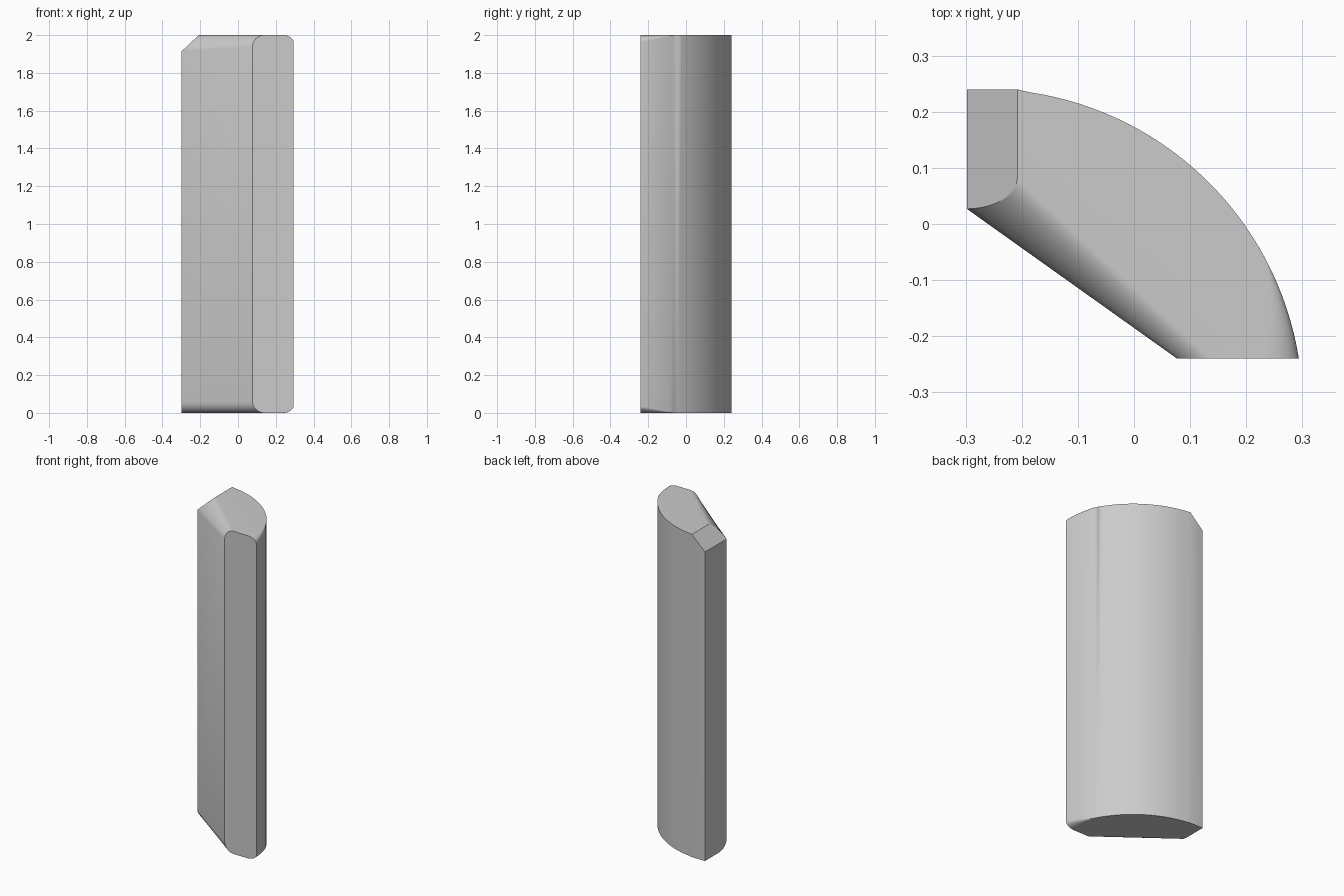
import bpy, bmesh
from math import sin, cos, pi, radians

cube = bpy.data.objects.get("Cube")
if cube:
    bpy.data.objects.remove(cube, do_unlink=True)

HEIGHT = 2.0
STEPS = 10            # segments across each rounded edge
ARC_STEPS = 32        # segments along the curved outer wall
CENTRE, RADIUS = (-0.27, -0.33), 0.571
START, FADE, END = radians(9.1), radians(28), radians(84)


def column(x, y, dx=0, dy=0, drop=0, chamfer=0, low=None):
    """One vertical run of points: rounded foot, wall, rounded or chamfered head."""
    low_dx, low_dy, low_drop = low if low else (dx, dy, drop)
    pts = []
    for k in range(STEPS, -1, -1):
        t = k / STEPS * pi / 2
        pts.append((x + low_dx * (1 - cos(t)), y + low_dy * (1 - cos(t)),
                    low_drop * (1 - sin(t))))
    for k in range(STEPS + 1):
        t = k / STEPS * pi / 2
        pts.append((x + dx * (1 - cos(t)) + chamfer * sin(t),
                    y + dy * (1 - cos(t)), HEIGHT - drop * (1 - sin(t))))
    return pts


# Corner columns: back corner, inner corner, front inner and front outer corner
columns = [
    column(-0.298, 0.24, drop=0.085, chamfer=0.09, low=(0, 0, 0)),
    column(-0.298, 0.027, dy=0.055, drop=0.085, chamfer=0.09, low=(0, 0.075, 0.06)),
    column(0.077, -0.24, dx=0.063, drop=0.06),
]
# Curved outer wall, with an edge rounding that fades away from the front
for i in range(ARC_STEPS + 1):
    a = START + (END - START) * i / ARC_STEPS
    fade = max(0, 1 - (a - START) / (FADE - START))
    x, y = CENTRE[0] + RADIUS * cos(a), CENTRE[1] + RADIUS * sin(a)
    if i == 0:
        y = -0.24
    if i == ARC_STEPS:
        x, y = -0.208, 0.24
    columns.append(column(x, y, dx=-0.06 * fade, drop=0.037 * fade))

# Skin the columns and close both ends
bm = bmesh.new()
grid = [[bm.verts.new(p) for p in col] for col in columns]
for i, col in enumerate(grid):
    nxt = grid[(i + 1) % len(grid)]
    for k in range(len(col) - 1):
        bm.faces.new((col[k], nxt[k], nxt[k + 1], col[k + 1]))
bm.faces.new([col[-1] for col in grid])
bm.faces.new([col[0] for col in reversed(grid)])
bmesh.ops.remove_doubles(bm, verts=bm.verts, dist=0.0001)
bmesh.ops.dissolve_degenerate(bm, edges=bm.edges, dist=0.0001)
bmesh.ops.recalc_face_normals(bm, faces=bm.faces)
mesh = bpy.data.meshes.new("curved_block")
bm.to_mesh(mesh)
bm.free()

block = bpy.data.objects.new("curved_block", mesh)
bpy.context.collection.objects.link(block)

# Plain grey finish
grey = bpy.data.materials.new("light_grey")
grey.use_nodes = True
colour = (0.6, 0.6, 0.6, 1)
grey.diffuse_color = colour
grey.node_tree.nodes["Principled BSDF"].inputs["Base Color"].default_value = colour
mesh.materials.append(grey)

bpy.ops.object.select_all(action="DESELECT")
block.select_set(True)
bpy.context.view_layer.objects.active = block
bpy.ops.object.shade_smooth_by_angle(angle=radians(25))
